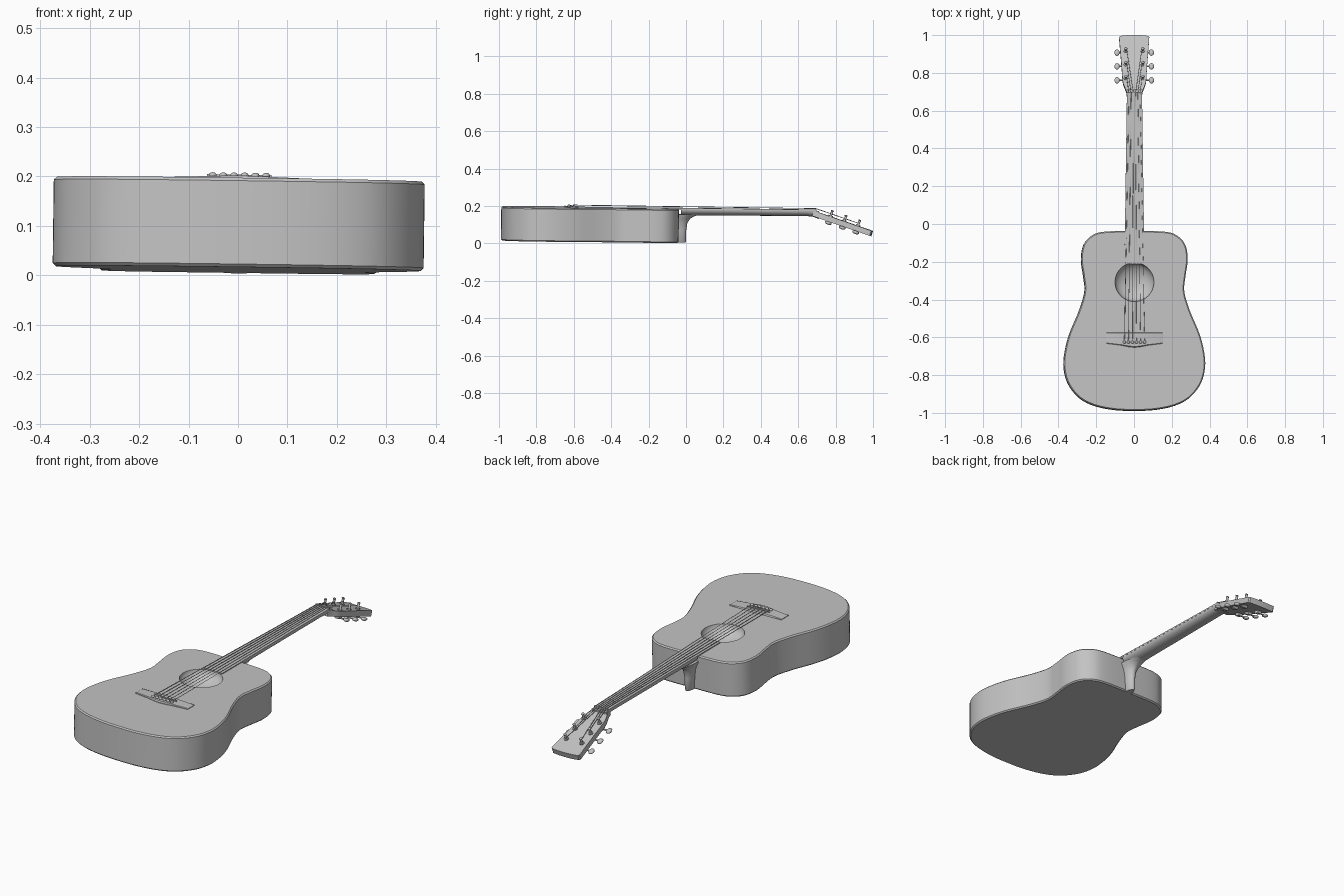
import bpy, bmesh, math
from mathutils import Vector, Matrix

cube = bpy.data.objects.get("Cube")
if cube:
    bpy.data.objects.remove(cube)

mat = bpy.data.materials.new("plain grey")
mat.use_nodes = True
GREY = (0.55, 0.55, 0.55, 1)
mat.diffuse_color = GREY
mat.node_tree.nodes["Principled BSDF"].inputs["Base Color"].default_value = GREY

# The whole instrument lies very slightly tilted
TILT = Matrix.Rotation(0.0135, 4, 'Y') @ Matrix.Rotation(-0.0128, 4, 'X')
TOP, BOTTOM = 0.185, 0.0045


def finish(name, bm, frame=Matrix(), angle=35):
    bmesh.ops.recalc_face_normals(bm, faces=bm.faces)
    bm.transform(TILT @ frame)
    mesh = bpy.data.meshes.new(name)
    bm.to_mesh(mesh)
    bm.free()
    mesh.materials.append(mat)
    obj = bpy.data.objects.new(name, mesh)
    bpy.context.collection.objects.link(obj)
    bpy.ops.object.select_all(action='DESELECT')
    obj.select_set(True)
    bpy.context.view_layer.objects.active = obj
    bpy.ops.object.shade_smooth_by_angle(angle=math.radians(angle))
    return obj


def loft(bm, rings, cap_start=True, cap_end=True):
    """Skin a list of closed rings that share a point count."""
    loops = [[bm.verts.new(p) for p in ring] for ring in rings]
    n = len(loops[0])
    for a, b in zip(loops, loops[1:]):
        for i in range(n):
            j = (i + 1) % n
            bm.faces.new((a[i], a[j], b[j], b[i]))
    if cap_start:
        bm.faces.new(loops[0])
    if cap_end:
        bm.faces.new(loops[-1])
    return loops


def rod(bm, a, b, r, sides=12):
    a, b = Vector(a), Vector(b)
    turn = (b - a).to_track_quat('Z', 'Y').to_matrix().to_4x4()
    bmesh.ops.create_cone(bm, cap_ends=True, segments=sides, radius1=r, radius2=r,
                          depth=(b - a).length,
                          matrix=Matrix.Translation((a + b) / 2) @ turn)


def ball(bm, centre, size):
    bmesh.ops.create_uvsphere(bm, u_segments=16, v_segments=10, radius=1,
                              matrix=Matrix.Translation(centre) @ Matrix.Diagonal((*size, 1)))


def mirrored(half):
    """Close a right-hand half outline whose ends lie on the centre line."""
    return half + [Vector((-p.x, p.y)) for p in reversed(half[1:-1])]


def spline(points, steps=5):
    pts = [Vector(p) for p in points]
    flip = lambda p: Vector((-p.x, p.y))
    pts = [flip(pts[1])] + pts + [flip(pts[-2])]
    out = []
    for p0, p1, p2, p3 in zip(pts, pts[1:], pts[2:], pts[3:]):
        for k in range(steps):
            t = k / steps
            out.append(0.5 * (2 * p1 + (p2 - p0) * t + (2 * p0 - 5 * p1 + 4 * p2 - p3) * t * t
                              + (3 * p1 - p0 - 3 * p2 + p3) * t ** 3))
    return out + [pts[-2]]


def inset(ring, d):
    out = []
    for i, p in enumerate(ring):
        t = (ring[(i + 1) % len(ring)] - ring[i - 1]).normalized()
        out.append(p + Vector((t.y, -t.x)) * d)
    return out


def at(ring, z):
    return [(p.x, p.y, z) for p in ring]


# Body: waisted box with softened rims and a dished sound hole
outline = mirrored(spline([
    (0, -.04), (.15, -.042), (.22, -.06), (.268, -.11), (.282, -.19), (.270, -.28),
    (.264, -.36), (.293, -.46), (.343, -.58), (.368, -.675), (.374, -.76),
    (.352, -.845), (.294, -.92), (.214, -.963), (.11, -.985), (0, -.99)]))
rim = inset(outline, .006)
bm = bmesh.new()
loops = loft(bm, [at(rim, BOTTOM), at(outline, BOTTOM + .006),
                  at(outline, TOP - .006), at(rim, TOP)], cap_end=False)
rings = []
for k in range(8):
    a = k / 8 * math.pi / 2
    rings.append([(.103 * math.cos(a) * math.cos(t), -.31 + .103 * math.cos(a) * math.sin(t),
                   TOP - .06 * math.sin(a)) for t in (i * math.tau / 48 for i in range(48))])
hole = loft(bm, rings, cap_start=False)
edges = []
for loop in (loops[-1], hole[0]):
    edges += [bm.edges.get((loop[i - 1], loop[i])) for i in range(len(loop))]
bmesh.ops.triangle_fill(bm, edges=edges, use_beauty=True)
finish("body", bm)

# Neck: half-round shaft
ARC = [math.pi + i * math.pi / 14 for i in range(15)]
bm = bmesh.new()
loft(bm, [[(w * math.cos(t), y, .183 + d * math.sin(t)) for t in ARC]
          for y, w, d in [(-.03, .050, .034), (.1, .048, .032), (.64, .040, .028),
                          (.675, .040, .031), (.71, .043, .043)]])
finish("neck", bm)

# Heel: tapers down the body's end
bm = bmesh.new()
loft(bm, [[(-w * math.cos(t), -.05 - (y + .05) * math.sin(t), z) for t in ARC]
          for z, w, y in [(.004, .018, -.004), (.01, .022, 0), (.07, .025, 0), (.11, .031, .006),
                          (.132, .039, .02), (.147, .046, .045), (.156, .048, .08)]])
finish("heel", bm)

# Fretboard: tapered strip ending at the sound hole
bm = bmesh.new()
strip = [Vector(p) for p in ((-.053, -.213), (.053, -.213), (.040, .69), (-.040, .69))]
loft(bm, [at(strip, .182), at(strip, .190)])
finish("fretboard", bm)

bm = bmesh.new()
bmesh.ops.create_cube(bm, size=1, matrix=Matrix.Translation((0, .692, .186))
                      @ Matrix.Diagonal((.08, .008, .016, 1)))
finish("nut", bm)

# Headstock: flared plate, tipped back
HEAD = Matrix.Translation((0, .69, .181)) @ Matrix.Rotation(-math.atan(.33), 4, 'X')
plate = mirrored([Vector(p) for p in (
    (0, -.01), (.040, -.01), (.043, .012), (.052, .036), (.060, .058), (.063, .08),
    (.068, .16), (.080, .315), (.074, .321), (.04, .325), (0, .326))])
bm = bmesh.new()
loft(bm, [at(plate, -.029), at(plate, 0)])
finish("headstock", bm, HEAD)

# Tuners: posts, collars, gear housings, shafts and buttons
STATIONS = (.085, .163, .240)
posts, gears, buttons = bmesh.new(), bmesh.new(), bmesh.new()
for side in (-1, 1):
    for s in STATIONS:
        x = side * .045
        rod(posts, (x, s, -.03), (x, s, .030), .006)
        rod(posts, (x, s, -.001), (x, s, .005), .012)
        ball(posts, (x, s, .030), (.008, .008, .004))
        bmesh.ops.create_cube(gears, size=1, matrix=Matrix.Translation((x, s, -.034))
                              @ Matrix.Diagonal((.022, .03, .014, 1)))
        rod(gears, (x, s, -.036), (side * .088, s, -.036), .004)
        ball(buttons, (side * .091, s, -.036), (.014, .018, .009))
finish("tuner_posts", posts, HEAD)
finish("tuner_gears", gears, HEAD)
finish("tuner_buttons", buttons, HEAD)

# Bridge: low plate with a pointed lower edge and thinning wings
base = mirrored([Vector(p) for p in (
    (0, -.577), (.07, -.577), (.15, -.577), (.15, -.635), (.07, -.645), (.03, -.653), (0, -.656))])
crown = [Vector((p.x * .98, -.61 + (p.y + .61) * .9)) for p in base]
bm = bmesh.new()
loft(bm, [at(base, TOP - .003), at(base, TOP + .003),
          [(p.x, p.y, TOP + .004 + .005 * (1 - abs(p.x) / .15)) for p in crown]])
finish("bridge", bm)

bm = bmesh.new()
bmesh.ops.create_cube(bm, size=1, matrix=Matrix.Translation((0, -.603, TOP + .007))
                      @ Matrix.Diagonal((.13, .006, .008, 1)))
finish("saddle", bm)

# Strings run pin, saddle, nut, post
strings, pins = bmesh.new(), bmesh.new()
for i in range(6):
    k = (i - 2.5) / 2.5
    side = 1 if k > 0 else -1
    rank = 5 - i if k > 0 else i
    pin = Vector((k * .054, -.628, TOP + .009))
    post = HEAD @ Vector((side * .040, STATIONS[rank], .014))
    path = [pin, (k * .053, -.603, TOP + .012), (k * .030, .692, .195), post]
    ball(pins, pin, (.008, .008, .006))
    for a, b in zip(path, path[1:]):
        rod(strings, a, b, .0018 - i * .00015, sides=6)
finish("bridge_pins", pins)
finish("strings", strings, angle=65)
